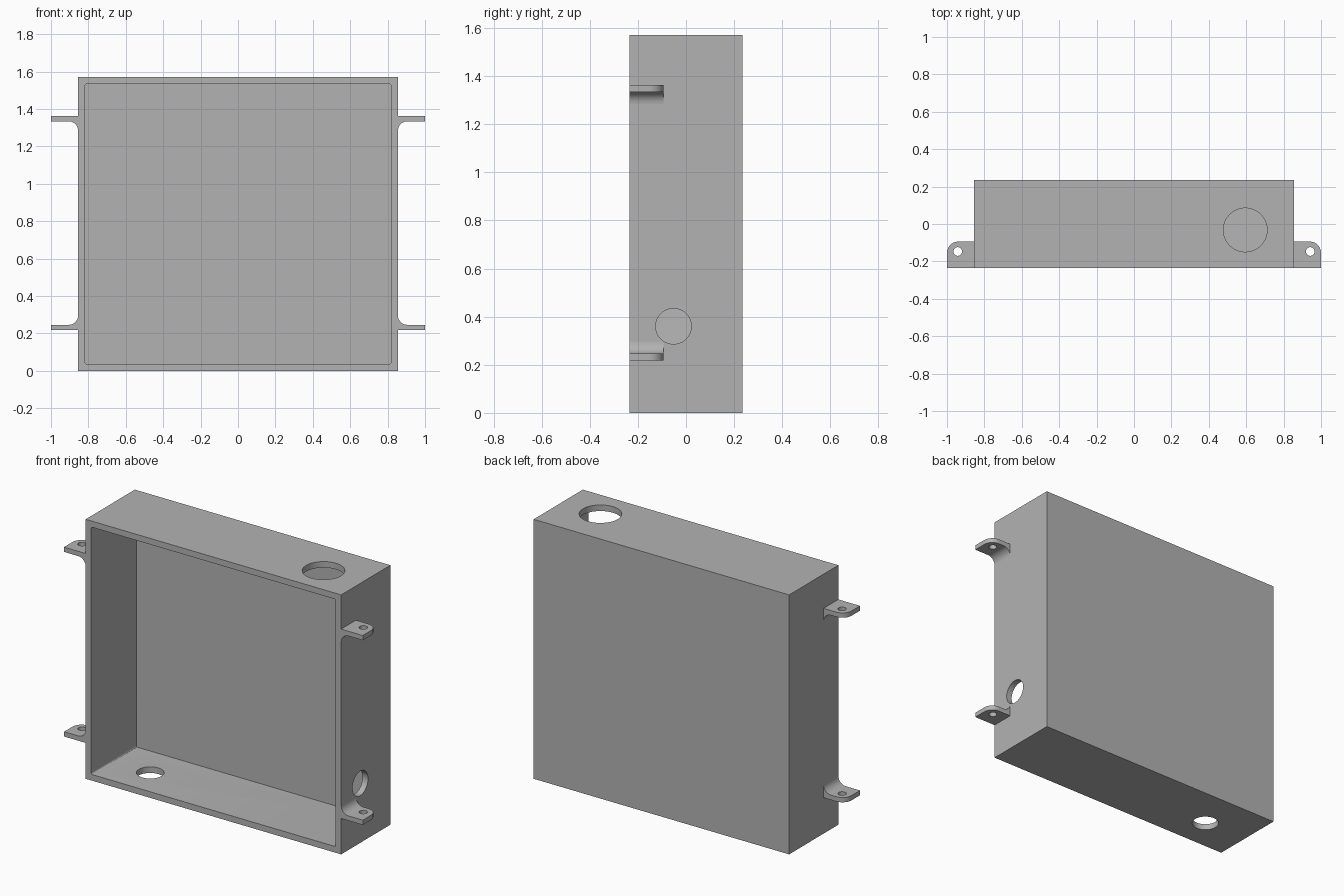
import bpy, bmesh, math
from mathutils import Matrix, Vector

default = bpy.data.objects.get("Cube")
if default:
    bpy.data.objects.remove(default, do_unlink=True)

grey = bpy.data.materials.new("plain grey")
grey.use_nodes = True
grey.diffuse_color = (0.45, 0.45, 0.45, 1)
grey.node_tree.nodes["Principled BSDF"].inputs["Base Color"].default_value = (0.45, 0.45, 0.45, 1)

WIDTH, DEPTH, HEIGHT, WALL = 1.71, 0.47, 1.57, 0.037
SIDE, FRONT = WIDTH / 2, -DEPTH / 2


def add_object(name, bm):
    bmesh.ops.recalc_face_normals(bm, faces=bm.faces)
    mesh = bpy.data.meshes.new(name)
    bm.to_mesh(mesh)
    bm.free()
    mesh.materials.append(grey)
    obj = bpy.data.objects.new(name, mesh)
    bpy.context.collection.objects.link(obj)
    return obj


def box(name, low, high, corner=0):
    """Box between two corners; optionally rounds the edges running along y."""
    low, high = Vector(low), Vector(high)
    bm = bmesh.new()
    bmesh.ops.create_cube(bm, size=1, matrix=Matrix.Translation((low + high) / 2)
                          @ Matrix.Diagonal((*(high - low), 1)))
    if corner:
        edges = [e for e in bm.edges
                 if abs(e.verts[0].co.y - e.verts[1].co.y) > 0.1]
        bmesh.ops.bevel(bm, geom=edges, offset=corner, segments=3,
                        profile=0.5, affect='EDGES')
    return add_object(name, bm)


def drill(name, centre, radius, axis='Z'):
    """Cylindrical cutter centred on a wall."""
    turn = Matrix.Rotation(math.pi / 2, 4, 'Y') if axis == 'X' else Matrix()
    bm = bmesh.new()
    bmesh.ops.create_cone(bm, cap_ends=True, segments=48, radius1=radius, radius2=radius,
                          depth=0.2, matrix=Matrix.Translation(centre) @ turn)
    return add_object(name, bm)


def cut(obj, cutters):
    """Subtract the cutters, bake the result and remove them."""
    for cutter in cutters:
        cutter.hide_render = True
        mod = obj.modifiers.new("cut", 'BOOLEAN')
        mod.operation, mod.solver, mod.object = 'DIFFERENCE', 'EXACT', cutter
    graph = bpy.context.evaluated_depsgraph_get()
    mesh = bpy.data.meshes.new_from_object(obj.evaluated_get(graph))
    obj.modifiers.clear()
    obj.data = mesh
    for cutter in cutters:
        bpy.data.objects.remove(cutter, do_unlink=True)


def shade(obj):
    bpy.ops.object.select_all(action='DESELECT')
    obj.select_set(True)
    bpy.context.view_layer.objects.active = obj
    bpy.ops.object.shade_smooth_by_angle(angle=math.radians(30))


# Open-fronted housing with three cable holes
housing = box("housing", (-SIDE, FRONT, 0), (SIDE, -FRONT, HEIGHT))
cut(housing, [
    box("cavity", (WALL - SIDE, FRONT - 0.1, WALL),
        (SIDE - WALL, -FRONT - WALL, HEIGHT - WALL), corner=0.008),
    drill("top_hole", (0.595, -0.032, HEIGHT), 0.117),
    drill("bottom_hole", (-0.565, -0.032, 0), 0.076),
    drill("side_hole", (SIDE, -0.052, 0.36), 0.074, 'X'),
])
shade(housing)

# Mounting tab: flat plate with a fillet below, extruded along y
TAB_TOP, TAB_LOW, TAB_BACK, FILLET = 0.573, 0.544, -0.094, 0.05
profile = [(SIDE, TAB_TOP), (1, TAB_TOP), (1, TAB_LOW)]
for i in range(9):
    a = math.pi / 2 * (1 + i / 8)
    profile.append((SIDE + FILLET + FILLET * math.cos(a),
                    TAB_LOW - FILLET + FILLET * math.sin(a)))
bm = bmesh.new()
face = bm.faces.new([bm.verts.new((x, FRONT, z)) for x, z in profile])
new = bmesh.ops.extrude_face_region(bm, geom=[face])["geom"]
bmesh.ops.translate(bm, vec=(0, TAB_BACK - FRONT, 0),
                    verts=[v for v in new if isinstance(v, bmesh.types.BMVert)])

# Round the outer rear corner
corner = [e for e in bm.edges
          if all(v.co.x > 0.99 and v.co.y > TAB_BACK - 0.01 for v in e.verts)]
bmesh.ops.bevel(bm, geom=corner, offset=0.06, segments=10, profile=0.5, affect='EDGES')
tabs = add_object("mounting_tabs", bm)
cut(tabs, [drill("screw_hole", (0.942, -0.147, TAB_TOP), 0.023)])
shade(tabs)

# Repeat the tab on both sides, top and bottom
tabs.location.z = 0.79
mirror = tabs.modifiers.new("mirror", 'MIRROR')
mirror.use_axis = (True, False, True)
